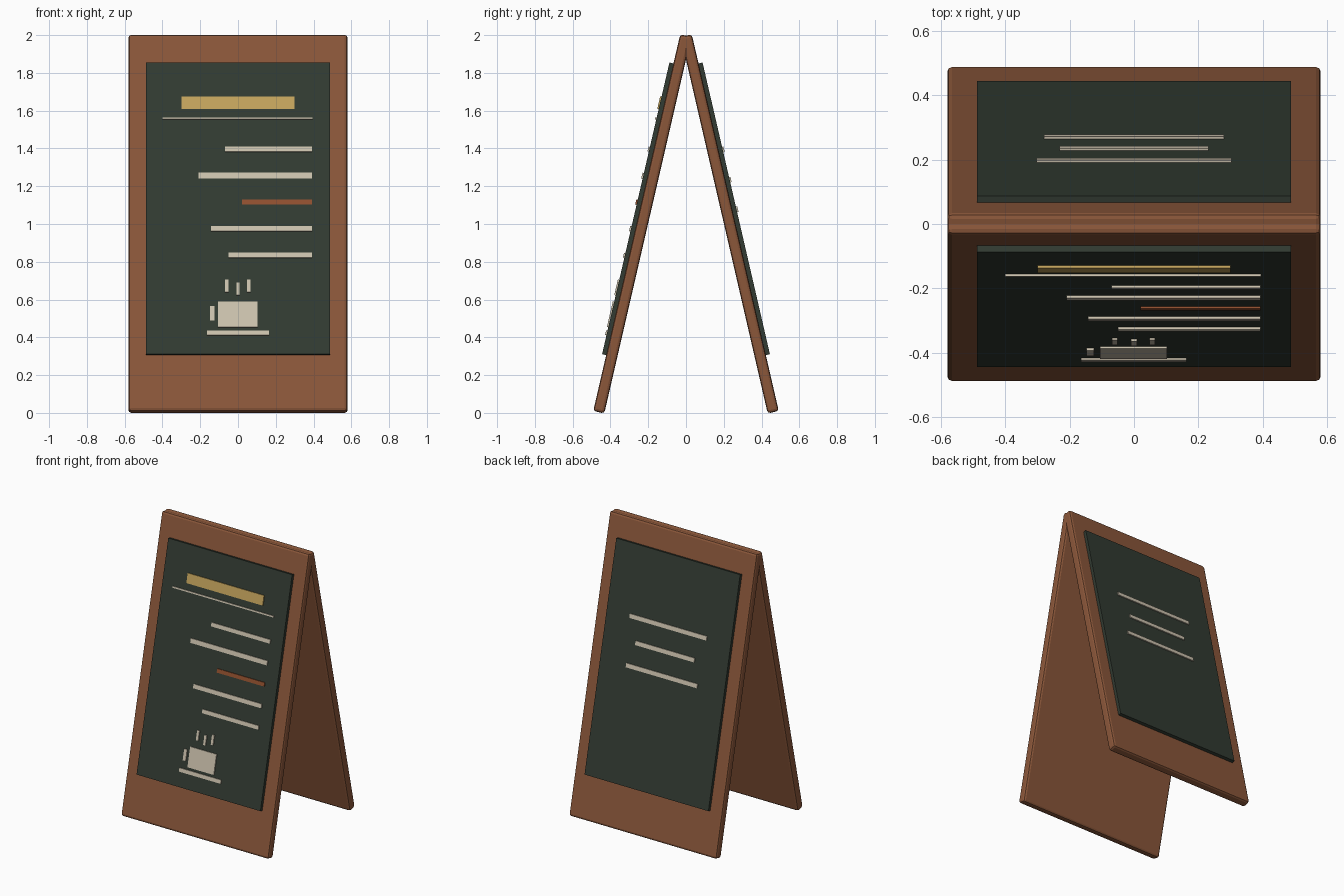
import bpy, bmesh, math
from mathutils import Matrix, Vector

if "Cube" in bpy.data.objects:
    bpy.data.objects.remove(bpy.data.objects["Cube"])

TILT = math.radians(13)
S, C = math.sin(TILT), math.cos(TILT)
THICK, LENGTH = 0.06, 2.046
BASE_Y, BASE_Z = -0.491, 0.0105      # outer bottom edge of a leaf


def material(name, rgb):
    m = bpy.data.materials.new(name)
    lin = [(c / 255 / 12.92) if c < 11 else ((c / 255 + 0.055) / 1.055) ** 2.4 for c in rgb]
    m.diffuse_color = (*lin, 1)
    m.use_nodes = True
    m.node_tree.nodes["Principled BSDF"].inputs["Base Color"].default_value = m.diffuse_color
    return m


WOOD = material("brown wood", (139, 87, 58))
SLATE = material("dark green slate", (50, 59, 50))
CHALK = material("cream chalk", (205, 195, 175))
GOLD = material("gold chalk", (196, 164, 92))
RUST = material("rust chalk", (146, 80, 47))

# Leaf frame: x across, y outward from the leaf face, z up along the slope
LEAF = Matrix(((1, 0, 0, 0), (0, -C, S, BASE_Y), (0, S, C, BASE_Z), (0, 0, 0, 1)))
FRONT = LEAF
BACK = Matrix.Rotation(math.pi, 4, 'Z') @ LEAF


def slab(name, frame, xs, ds, ss, mat, bevel=0):
    """Box in leaf coordinates: x range, outward range, slope range."""
    bm = bmesh.new()
    bmesh.ops.create_cube(bm, size=1)
    for v in bm.verts:
        v.co = frame @ Vector([r[0] + (c + 0.5) * (r[1] - r[0]) for c, r in zip(v.co, (xs, ds, ss))])
    bmesh.ops.recalc_face_normals(bm, faces=bm.faces)
    me = bpy.data.meshes.new(name)
    bm.to_mesh(me)
    bm.free()
    me.materials.append(mat)
    ob = bpy.data.objects.new(name, me)
    bpy.context.collection.objects.link(ob)
    if bevel:
        mod = ob.modifiers.new("rounded edges", 'BEVEL')
        mod.width, mod.segments = bevel, 2
    return ob


def mark(name, frame, x0, x1, z0, z1, mat=CHALK):
    """Thin chalk plate on the slate, given by its world height range."""
    d0, d1 = 0.021, 0.0295
    to_s = lambda z, d: (z - BASE_Z - S * d) / C
    slab(name, frame, (x0, x1), (d0, d1), (to_s(z0, d0), to_s(z1, d1)), mat)


# Two wooden leaves, each with a slate board on its outer face
for side, frame in (("front", FRONT), ("back", BACK)):
    slab(side + "_leaf", frame, (-0.58, 0.58), (-THICK, 0), (0, LENGTH), WOOD, 0.015)
    slab(side + "_board", frame, (-0.487, 0.487), (-0.005, 0.022), (0.303, 1.888), SLATE)

# Front heading, rule and menu lines
mark("heading", FRONT, -0.30, 0.30, 1.608, 1.676, GOLD)
mark("heading_rule", FRONT, -0.40, 0.395, 1.553, 1.565)
for i, (x, z0, z1, mat) in enumerate((
        (-0.07, 1.382, 1.41, CHALK), (-0.21, 1.24, 1.272, CHALK), (0.02, 1.102, 1.13, RUST),
        (-0.143, 0.96, 0.99, CHALK), (-0.05, 0.82, 0.848, CHALK))):
    mark(f"menu_line_{i + 1}", FRONT, x, 0.393, z0, z1, mat)

# Cup drawing
mark("cup_body", FRONT, -0.105, 0.102, 0.453, 0.59)
mark("cup_handle", FRONT, -0.148, -0.125, 0.488, 0.565)
mark("saucer", FRONT, -0.165, 0.163, 0.41, 0.437)
for i, (x, z) in enumerate(((-0.06, 0.638), (0, 0.622), (0.057, 0.638))):
    mark(f"steam_{i + 1}", FRONT, x - 0.009, x + 0.009, z, z + 0.068)

# Back text lines
for i, (w, z) in enumerate(((0.303, 1.395), (0.232, 1.235), (0.28, 1.078))):
    mark(f"back_line_{i + 1}", BACK, -w, w, z - 0.015, z + 0.015)
